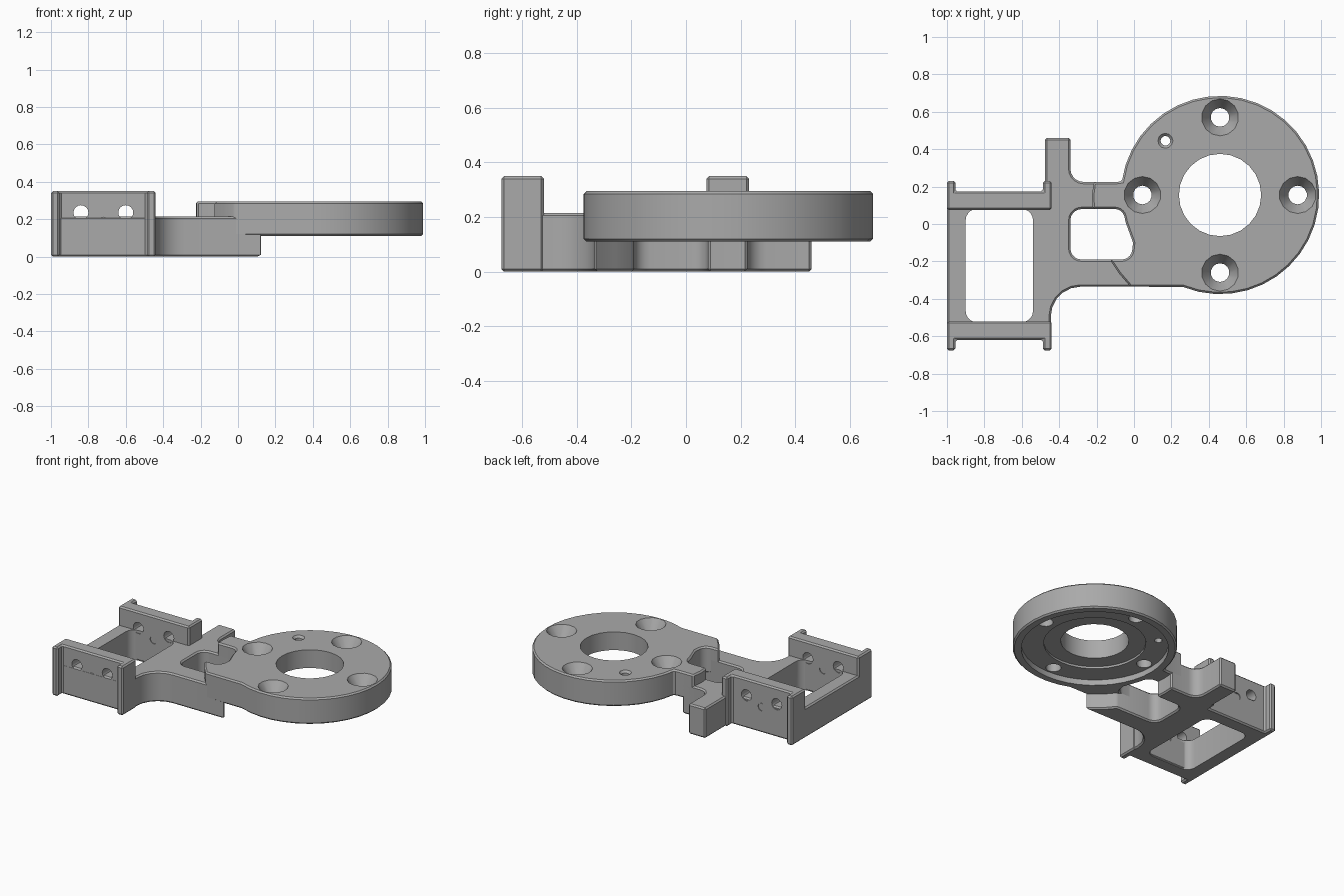
import bpy, bmesh
from math import cos, sin, radians, pi
from mathutils import Vector, Matrix

if "Cube" in bpy.data.objects:
    bpy.data.objects.remove(bpy.data.objects["Cube"])

grey = bpy.data.materials.new("plain grey")
grey.use_nodes = True
grey.diffuse_color = (0.4, 0.4, 0.4, 1)
grey.node_tree.nodes["Principled BSDF"].inputs["Base Color"].default_value = (0.4, 0.4, 0.4, 1)

CX, CY = 0.46, 0.155   # disc centre
TOP, UNDER = 0.295, 0.11


def rounded(points, steps=5):
    """Outline with every (x, y, radius) corner rounded; no radius keeps it sharp."""
    out = []
    for i, p in enumerate(points):
        if len(p) == 2:
            out.append(p)
            continue
        c = Vector(p[:2])
        a = (Vector(points[i - 1][:2]) - c).normalized() * p[2]
        b = (Vector(points[(i + 1) % len(points)][:2]) - c).normalized() * p[2]
        for k in range(steps + 1):
            t = k / steps * pi / 2
            out.append(tuple(c + a * (1 - sin(t)) + b * (1 - cos(t))))
    return out


def add_object(name, bm):
    mesh = bpy.data.meshes.new(name)
    bmesh.ops.recalc_face_normals(bm, faces=bm.faces)
    bm.to_mesh(mesh)
    bm.free()
    mesh.materials.append(grey)
    ob = bpy.data.objects.new(name, mesh)
    bpy.context.collection.objects.link(ob)
    return ob


def select(ob):
    bpy.ops.object.select_all(action='DESELECT')
    ob.select_set(True)
    bpy.context.view_layer.objects.active = ob


def plate(name, outline, z0, z1, bevel=0.01):
    bm = bmesh.new()
    face = bm.faces.new([bm.verts.new((x, y, z0)) for x, y in outline])
    top = bmesh.ops.extrude_face_region(bm, geom=[face])["geom"]
    bmesh.ops.translate(bm, vec=(0, 0, z1 - z0),
                        verts=[g for g in top if isinstance(g, bmesh.types.BMVert)])
    ob = add_object(name, bm)
    if bevel:
        mod = ob.modifiers.new("edge", 'BEVEL')
        mod.width, mod.segments = bevel, 1
        mod.limit_method, mod.angle_limit = 'ANGLE', radians(40)
        select(ob)
        bpy.ops.object.modifier_apply(modifier=mod.name)
    return ob


def cone(centre, r_low, r_high, depth, sides, axis='Z'):
    bm = bmesh.new()
    turn = Matrix.Rotation(pi / 2, 4, 'X') if axis == 'Y' else Matrix()
    bmesh.ops.create_cone(bm, cap_ends=True, segments=sides, radius1=r_low, radius2=r_high,
                          depth=depth, matrix=Matrix.Translation(centre) @ turn)
    return add_object("cutter", bm)


def cut(ob, cutters):
    for c in cutters:
        c.hide_render = True
        mod = ob.modifiers.new("cut", 'BOOLEAN')
        mod.operation, mod.solver, mod.object = 'DIFFERENCE', 'EXACT', c
        select(ob)
        bpy.ops.object.modifier_apply(modifier=mod.name)
        bpy.data.objects.remove(c)


def finish(ob):
    select(ob)
    bpy.ops.object.shade_smooth_by_angle(angle=radians(30))


# Low frame with spine, finger and the two arms that carry the disc
frame = plate("frame", rounded([
    (-1, -0.62), (-0.445, -0.62), (-0.445, -0.335, 0.16), (0.13, -0.335), (0.04, -0.26),
    (-0.018, -0.19), (-0.34, -0.19, 0.06), (-0.34, 0.08, 0.06), (-0.125, 0.08),
    (-0.13, 0.15), (-0.126, 0.225), (-0.34, 0.225, 0.07), (-0.34, 0.46),
    (-0.475, 0.46), (-0.475, 0.17), (-1, 0.17)]), 0, 0.215)
opening = rounded([(-0.9, -0.525, 0.06), (-0.54, -0.525, 0.06),
                   (-0.54, 0.08, 0.06), (-0.9, 0.08, 0.06)])
cut(frame, [plate("cutter", opening, -0.1, 0.4, 0)])
finish(frame)

# Upright flanged brackets, mirrored front to back
MID = -0.2225
for name, s in (("front_bracket", -1), ("back_bracket", 1)):
    prof = [(-1, 0.2975), (-0.44, 0.2975), (-0.44, 0.453), (-0.487, 0.453),
            (-0.487, 0.397), (-0.955, 0.397), (-0.955, 0.453), (-1, 0.453)]
    bracket = plate(name, [(x, MID + s * y) for x, y in prof], 0, 0.35)
    y = MID + s * 0.35
    cut(bracket, [cone((x, y, z), r, r, 0.3, 16, 'Y') for x, z, r in
                  ((-0.84, 0.235, 0.04), (-0.6, 0.235, 0.04), (-0.72, 0.183, 0.028))])
    finish(bracket)

# Raised disc with two stubs overlapping the arms
arc = [radians(-112 + 284 * i / 30) for i in range(31)]
outline = [(CX + 0.53 * cos(a), CY + 0.53 * sin(a)) for a in arc]
outline += rounded([(-0.09, 0.225), (-0.215, 0.225), (-0.225, 0.15), (-0.22, 0.08),
                    (-0.06, 0.08, 0.04), (-0.045, 0.01), (-0.005, -0.1),
                    (-0.015, -0.19, 0.05), (-0.13, -0.19), (-0.08, -0.265), (-0.02, -0.335)])
disc = plate("mounting_disc", outline, UNDER, TOP)
cutters = [cone((CX, CY, 0.2), 0.22, 0.22, 0.5, 24),
           cone((CX, CY, UNDER), 0.475, 0.475, 0.08, 40),
           cone((CX, CY, UNDER), 0.33, 0.33, 0.11, 32)]
for i in range(4):
    x, y = CX + 0.415 * cos(i * pi / 2), CY + 0.415 * sin(i * pi / 2)
    cutters += [cone((x, y, 0.2), 0.05, 0.05, 0.4, 14),
                cone((x, y, TOP - 0.035), 0.05, 0.105, 0.09, 14)]
cutters += [cone((0.168, 0.445, 0.2), 0.026, 0.026, 0.4, 12),
            cone((0.168, 0.445, TOP), 0.026, 0.054, 0.03, 12)]
cut(disc, cutters)
finish(disc)
